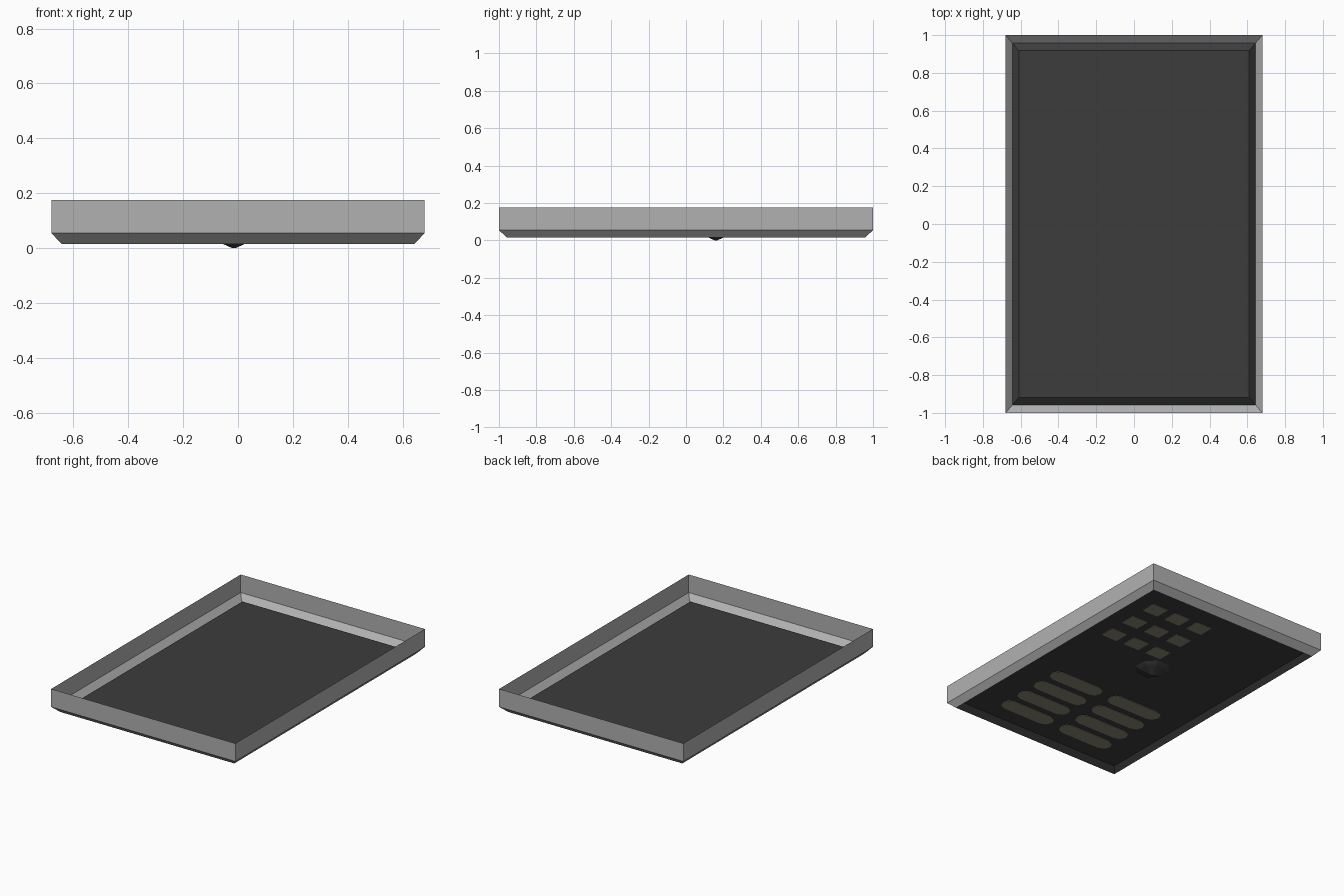
import bpy, bmesh, math

if "Cube" in bpy.data.objects:
    bpy.data.objects.remove(bpy.data.objects["Cube"])


def material(name, rgb):
    m = bpy.data.materials.new(name)
    m.diffuse_color = (*rgb, 1)
    m.use_nodes = True
    m.node_tree.nodes["Principled BSDF"].inputs["Base Color"].default_value = m.diffuse_color
    return m


GREY = material("light grey", (0.44, 0.44, 0.44))
DARK = material("charcoal", (0.046, 0.046, 0.046))
OLIVE = material("pale olive", (0.25, 0.245, 0.175))
FLOOR = 0.045      # height of the recessed panel


def finish(name, bm, mat):
    me = bpy.data.meshes.new(name)
    bm.to_mesh(me)
    bm.free()
    me.materials.append(mat)
    ob = bpy.data.objects.new(name, me)
    bpy.context.collection.objects.link(ob)
    return ob


def lofted(name, loops, mat, cap=False):
    """Skin between successive loops of points, optionally capping the last."""
    bm = bmesh.new()
    rings = [[bm.verts.new(p) for p in loop] for loop in loops]
    for a, b in zip(rings, rings[1:]):
        n = len(a)
        for i in range(n):
            j = (i + 1) % n
            bm.faces.new((a[j], a[i], b[i], b[j]))
    if cap:
        bm.faces.new(rings[-1][::-1])
    return finish(name, bm, mat)


def rect(hx, hy, z, cx=0, cy=0):
    return [(cx + sx * hx, cy + sy * hy, z)
            for sx, sy in ((-1, -1), (1, -1), (1, 1), (-1, 1))]


def ngon(r, z, cx, cy, n=8):
    return [(cx + r * math.cos((i + .5) * math.tau / n),
             cy + r * math.sin((i + .5) * math.tau / n), z) for i in range(n)]


def pill(length, width, z, cx, cy, seg=4):
    r, pts = width / 2, []
    for side, start in ((1, -math.pi / 2), (-1, math.pi / 2)):
        for i in range(seg + 1):
            a = start + math.pi * i / seg
            pts.append((cx + side * (length / 2 - r) + r * math.cos(a),
                        cy + r * math.sin(a), z))
    return pts


# Open casing: upright wall and chamfered lower edge
lofted("casing_wall", [rect(.68, 1, .175), rect(.68, 1, .055),
                       rect(.643, .957, .015)], GREY)

# Dark face panel with sloping recessed border
lofted("face_panel", [rect(.643, .957, .015), rect(.61, .918, FLOOR)], DARK, True)

# Three by three keypad
for ix in range(3):
    for iy in range(3):
        x, y = .09 + .177 * ix, .34 + .198 * iy
        lofted("key", [rect(.06, .052, FLOOR - .001, x, y),
                       rect(.06, .052, FLOOR - .004, x, y)], OLIVE, True)

# Two columns of rounded slots
for x in (-.235, .235):
    for row in range(4):
        y = -.28 - .157 * row
        lofted("slot", [pill(.40, .108, FLOOR - .001, x, y),
                        pill(.40, .108, FLOOR - .004, x, y)], OLIVE, True)

# Eight sided domed button
c = (-.015, .16)
lofted("round_button", [ngon(.11, FLOOR, *c), ngon(.085, .031, *c),
                        ngon(.04, .014, *c), ngon(.006, 0, *c)], DARK, True)
